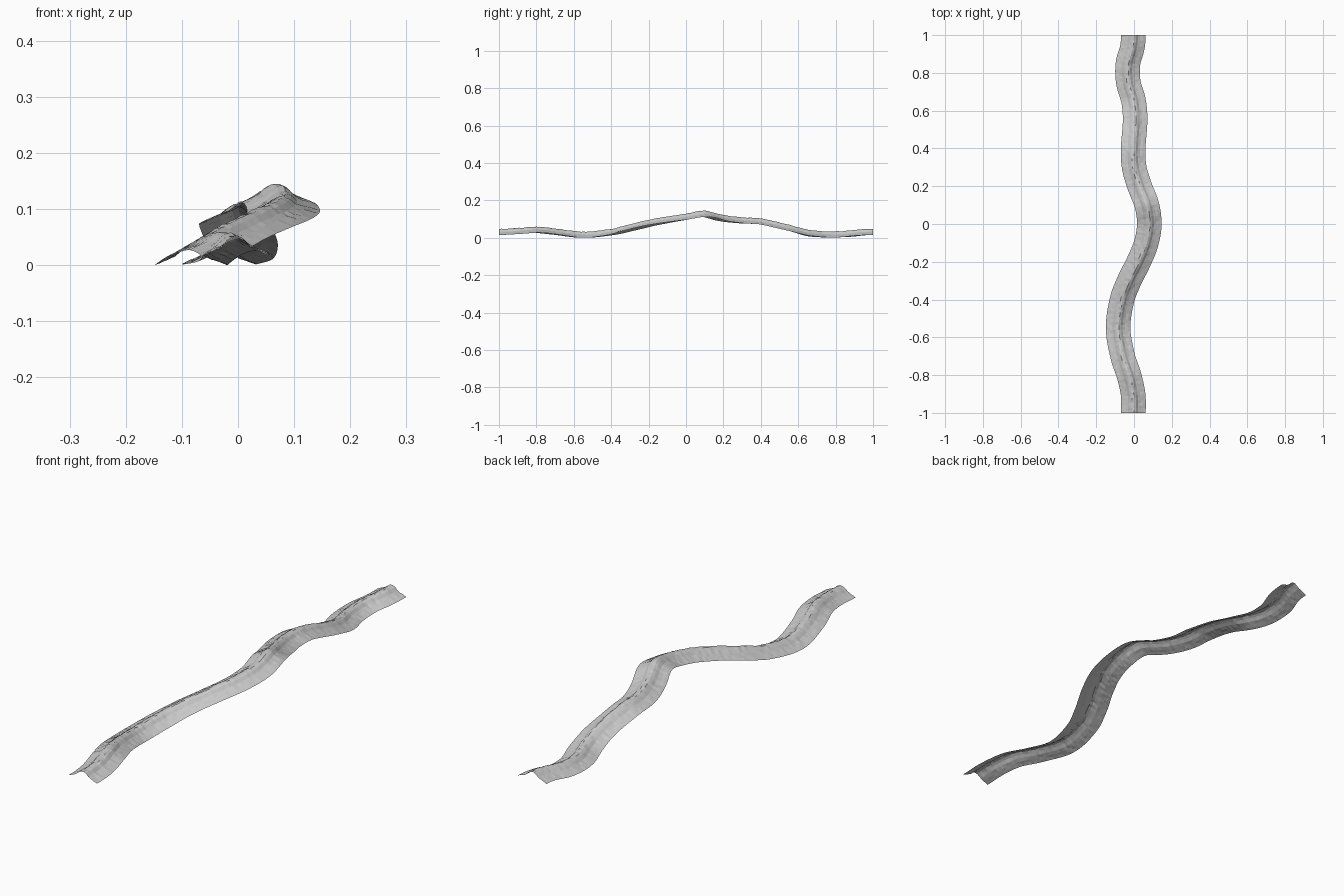
import bpy, bmesh, math, random
from mathutils import Vector

if "Cube" in bpy.data.objects:
    bpy.data.objects.remove(bpy.data.objects["Cube"])

random.seed(4)

# Winding centre line: y, x, height of the outer edges
PATH = [(-1.0, -0.003, 0.016), (-0.9, -0.005, 0.021), (-0.8, -0.027, 0.028),
        (-0.7, -0.060, 0.018), (-0.55, -0.084, 0.001), (-0.4, -0.063, 0.016),
        (-0.3, -0.025, 0.040), (-0.2, 0.025, 0.064), (-0.1, 0.065, 0.082),
        (0.0, 0.081, 0.097), (0.1, 0.068, 0.113), (0.2, 0.030, 0.090),
        (0.3, 0.001, 0.078), (0.4, -0.004, 0.072), (0.55, 0.006, 0.038),
        (0.65, -0.002, 0.012), (0.75, -0.030, 0.003), (0.85, -0.032, 0.005),
        (0.93, -0.010, 0.013), (1.0, -0.003, 0.016)]

# Ridge cross-section: sideways offset, height above the edges
SECTION = [(-0.065, 0.0), (-0.054, 0.005), (-0.042, 0.010), (-0.029, 0.016),
           (-0.018, 0.025), (-0.008, 0.031), (0.004, 0.032), (0.014, 0.027),
           (0.024, 0.017), (0.036, 0.011), (0.050, 0.006), (0.065, 0.0)]
STEPS = 150


def centre(y):
    """Cubic interpolation of the path at a given y."""
    i = max(k for k in range(len(PATH) - 1) if PATH[k][0] <= y + 1e-9)
    a, b = Vector(PATH[i]), Vector(PATH[i + 1])
    h = b.x - a.x

    def slope(k):
        if k in (0, len(PATH) - 1):
            return Vector((1, 0, 0))
        d = Vector(PATH[k + 1]) - Vector(PATH[k - 1])
        return d / d.x

    t = (y - a.x) / h
    p = (a * (2*t**3 - 3*t**2 + 1) + slope(i) * h * (t**3 - 2*t**2 + t)
         + b * (3*t**2 - 2*t**3) + slope(i + 1) * h * (t**3 - t**2))
    return Vector((p.y, y, p.z))


# Ridge sheet swept along the winding path
bm = bmesh.new()
rows = []
for s in range(STEPS + 1):
    y = -1 + 2 * s / STEPS
    c = centre(y)
    d = centre(min(1, y + 0.01)) - centre(max(-1, y - 0.01))
    side = Vector((d.y, -d.x, 0)).normalized()
    if s in (0, STEPS):
        side = Vector((1, 0, 0))
    row = []
    for k, (off, z) in enumerate(SECTION):
        rough = 0 if k in (0, len(SECTION) - 1) else random.uniform(-0.0014, 0.0014)
        row.append(bm.verts.new(c + side * off + Vector((0, 0, z + rough))))
    rows.append(row)
for r0, r1 in zip(rows, rows[1:]):
    for k in range(len(SECTION) - 1):
        bm.faces.new((r0[k], r0[k + 1], r1[k + 1], r1[k]))
low = min(v.co.z for v in bm.verts)
for v in bm.verts:
    v.co.z -= low
mesh = bpy.data.meshes.new("winding_ridge")
bm.to_mesh(mesh)
bm.free()
ridge = bpy.data.objects.new("winding_ridge", mesh)
bpy.context.collection.objects.link(ridge)
